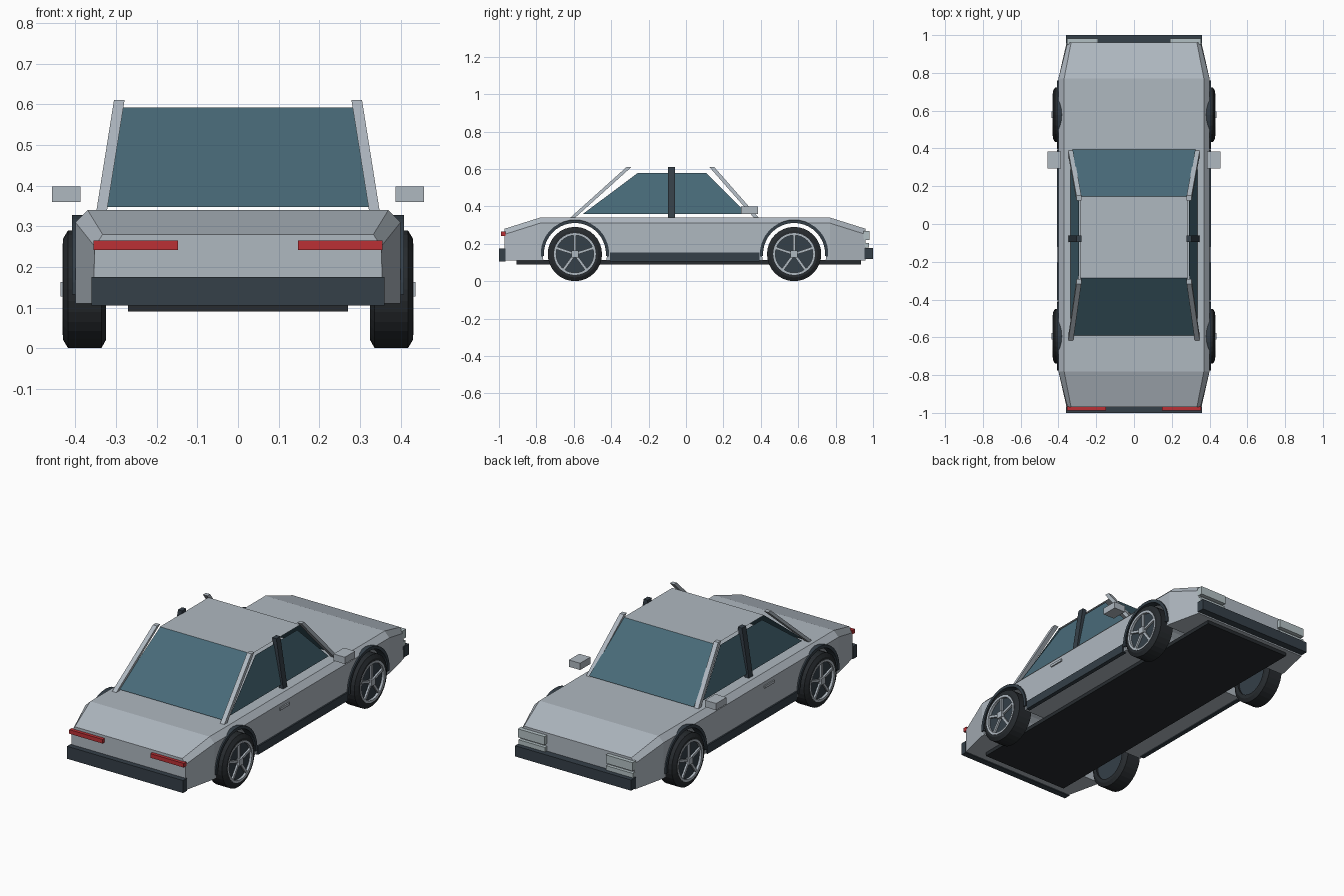
import bpy, bmesh, math
from mathutils import Matrix, Vector

if "Cube" in bpy.data.objects:
    bpy.data.objects.remove(bpy.data.objects["Cube"])


def material(name, rgb):
    m = bpy.data.materials.new(name)
    m.diffuse_color = (*rgb, 1)
    m.use_nodes = True
    m.node_tree.nodes["Principled BSDF"].inputs["Base Color"].default_value = m.diffuse_color
    return m


DARK = material("dark trim", (0.035, 0.05, 0.065))
RUBBER = material("rubber", (0.02, 0.024, 0.028))
GLASS = material("glass", (0.065, 0.145, 0.19))
RED = material("red lens", (0.5, 0.03, 0.035))
LENS = material("pale lens", (0.45, 0.53, 0.55))
PAINT = material("silver paint", (0.43, 0.48, 0.53))


def make(name, verts, faces, mat=None):
    me = bpy.data.meshes.new(name)
    me.from_pydata(verts, [], faces)
    bm = bmesh.new()
    bm.from_mesh(me)
    bmesh.ops.recalc_face_normals(bm, faces=bm.faces)
    bm.to_mesh(me)
    bm.free()
    ob = bpy.data.objects.new(name, me)
    bpy.context.collection.objects.link(ob)
    if mat:
        me.materials.append(mat)
    return ob


def loft(name, rings, mat=None, caps=True, loop=False):
    n = len(rings[0])
    verts = [v for r in rings for v in r]
    count = len(rings)
    faces = []
    for i in range(count if loop else count - 1):
        a, b = i * n, (i + 1) % count * n
        faces += [(a + j, a + (j + 1) % n, b + (j + 1) % n, b + j) for j in range(n)]
    if caps and not loop:
        faces += [tuple(range(n)), tuple(range((count - 1) * n, count * n))]
    return make(name, verts, faces, mat)


def box(name, x, y, z, mat=None):
    ring = lambda h: [(x[0], y[0], h), (x[1], y[0], h), (x[1], y[1], h), (x[0], y[1], h)]
    return loft(name, [ring(z[0]), ring(z[1])], mat)


def pair(s, a, b):
    return tuple(sorted((s * a, s * b)))


def lathe(name, profile, y0, z0, mat, seg=32, loop=False):
    # profile of (x, radius) turned around the x axis
    rings = [[(x, y0 + r * math.cos(2 * math.pi * k / seg), z0 + r * math.sin(2 * math.pi * k / seg))
              for k in range(seg)] for x, r in profile]
    return loft(name, rings, mat, loop=loop)


R = 0.145
AXLES = (-0.594, 0.578)

# Body: lofted sections along y
def section(y, w, shoulder_w, shoulder, top_w, top):
    return [(-w, y, 0.11), (w, y, 0.11), (shoulder_w, y, shoulder),
            (top_w, y, top), (-top_w, y, top), (-shoulder_w, y, shoulder)]


body = loft("body", [section(-0.97, 0.357, 0.352, 0.25, 0.333, 0.28),
                     section(-0.78, 0.40, 0.40, 0.31, 0.37, 0.34),
                     section(0.77, 0.40, 0.40, 0.31, 0.37, 0.34),
                     section(0.96, 0.357, 0.352, 0.25, 0.333, 0.28)], PAINT)

# Wheel arch openings
for y in AXLES:
    cutter = lathe("arch_cutter", [(-0.5, 0.172), (0.5, 0.172)], y, R, PAINT)
    cutter.hide_render = True
    mod = body.modifiers.new("arch", 'BOOLEAN')
    mod.operation = 'DIFFERENCE'
    mod.solver = 'EXACT'
    mod.object = cutter
    bpy.context.view_layer.objects.active = body
    bpy.ops.object.modifier_apply(modifier=mod.name)
    bpy.data.objects.remove(cutter)

# Floor and bumpers
box("floor_pan", (-0.27, 0.27), (-0.905, 0.935), (0.09, 0.112), RUBBER)
box("front_bumper", (-0.36, 0.36), (-1.0, -0.965), (0.105, 0.175), DARK)
box("rear_bumper", (-0.36, 0.36), (0.955, 1.0), (0.118, 0.178), DARK)

# Cabin: thin glass and roof panels
LOW, TOP = 0.347, 0.592
make("roof", [(-0.285, -0.285, TOP), (0.285, -0.285, TOP), (0.285, 0.145, TOP), (-0.285, 0.145, TOP)],
     [(0, 1, 2, 3)], PAINT)
for name, yb, yt in (("front_window", -0.59, -0.285), ("back_window", 0.395, 0.145)):
    make(name, [(-0.326, yb, LOW), (0.326, yb, LOW), (0.283, yt, TOP), (-0.283, yt, TOP)],
         [(0, 1, 2, 3)], GLASS)


def pillar(name, s, y_low, y_top, width, mat):
    rings = []
    for z, x, y in ((0.34, 0.335, y_low), (0.61, 0.292, y_top)):
        rings.append([(s * (x + dx), y + dy, z) for dx, dy in
                      ((-0.013, -width), (0.013, -width), (0.013, width), (-0.013, width))])
    loft(name, rings, mat)


for s, side in ((-1, "left"), (1, "right")):
    make(side + "_side_window", [(s * 0.335, -0.55, 0.36), (s * 0.335, 0.325, 0.36),
                                 (s * 0.29, 0.11, 0.577), (s * 0.29, -0.26, 0.577)],
         [(0, 1, 2, 3)], GLASS)
    pillar(side + "_front_pillar", s, -0.605, -0.305, 0.013, PAINT)
    pillar(side + "_middle_pillar", s, -0.078, -0.078, 0.018, DARK)
    pillar(side + "_rear_pillar", s, 0.375, 0.138, 0.013, PAINT)

    # Side details
    box(side + "_mirror", pair(s, 0.387, 0.457), (0.294, 0.385), (0.36, 0.398), PAINT)
    box(side + "_door_handle", pair(s, 0.395, 0.407), (-0.205, -0.12), (0.276, 0.29), PAINT)
    box(side + "_side_skirt", pair(s, 0.385, 0.408), (-0.405, 0.392), (0.105, 0.152), DARK)

    # Lamps
    box(side + "_red_lamp", pair(s, 0.148, 0.355), (-0.988, -0.965), (0.242, 0.265), RED)
    box(side + "_pale_lamp", pair(s, 0.19, 0.355), (0.95, 0.982), (0.22, 0.267), LENS)
    box(side + "_lower_lamp", pair(s, 0.19, 0.355), (0.95, 0.978), (0.18, 0.205), LENS)

    for y, end in zip(AXLES, ("front", "rear")):
        tag = side + "_" + end
        # Arch trim
        rings = []
        for k in range(21):
            a = math.radians(-4 + 188 * k / 20)
            rings.append([(s * x, y + r * math.cos(a), R + r * math.sin(a))
                          for x, r in ((0.36, 0.166), (0.408, 0.166), (0.408, 0.183), (0.36, 0.183))])
        loft(tag + "_arch_trim", rings, DARK)

        # Tyre, rim disc and rim ring
        tyre = [(0.325, 0.105), (0.325, 0.125), (0.336, 0.145), (0.418, 0.145),
                (0.43, 0.125), (0.43, 0.11), (0.415, 0.105)]
        lathe(tag + "_tyre", [(s * x, r) for x, r in tyre], y, R, RUBBER, loop=True)
        lathe(tag + "_rim_disc", [(s * 0.335, 0.107), (s * 0.418, 0.107)], y, R, DARK)
        lathe(tag + "_rim_ring", [(s * 0.41, 0.1), (s * 0.41, 0.112), (s * 0.432, 0.112), (s * 0.432, 0.1)],
              y, R, PAINT, loop=True)

        # Spokes and square hub
        for k in range(5):
            spoke = box(tag + "_spoke", pair(s, 0.41, 0.428), (-0.007, 0.007), (0.0, 0.104), PAINT)
            spoke.data.transform(Matrix.Translation(Vector((0, y, R)))
                                 @ Matrix.Rotation(2 * math.pi * k / 5, 4, 'X'))
        box(tag + "_hub", pair(s, 0.41, 0.437), (y - 0.018, y + 0.018), (R - 0.018, R + 0.018), PAINT)
